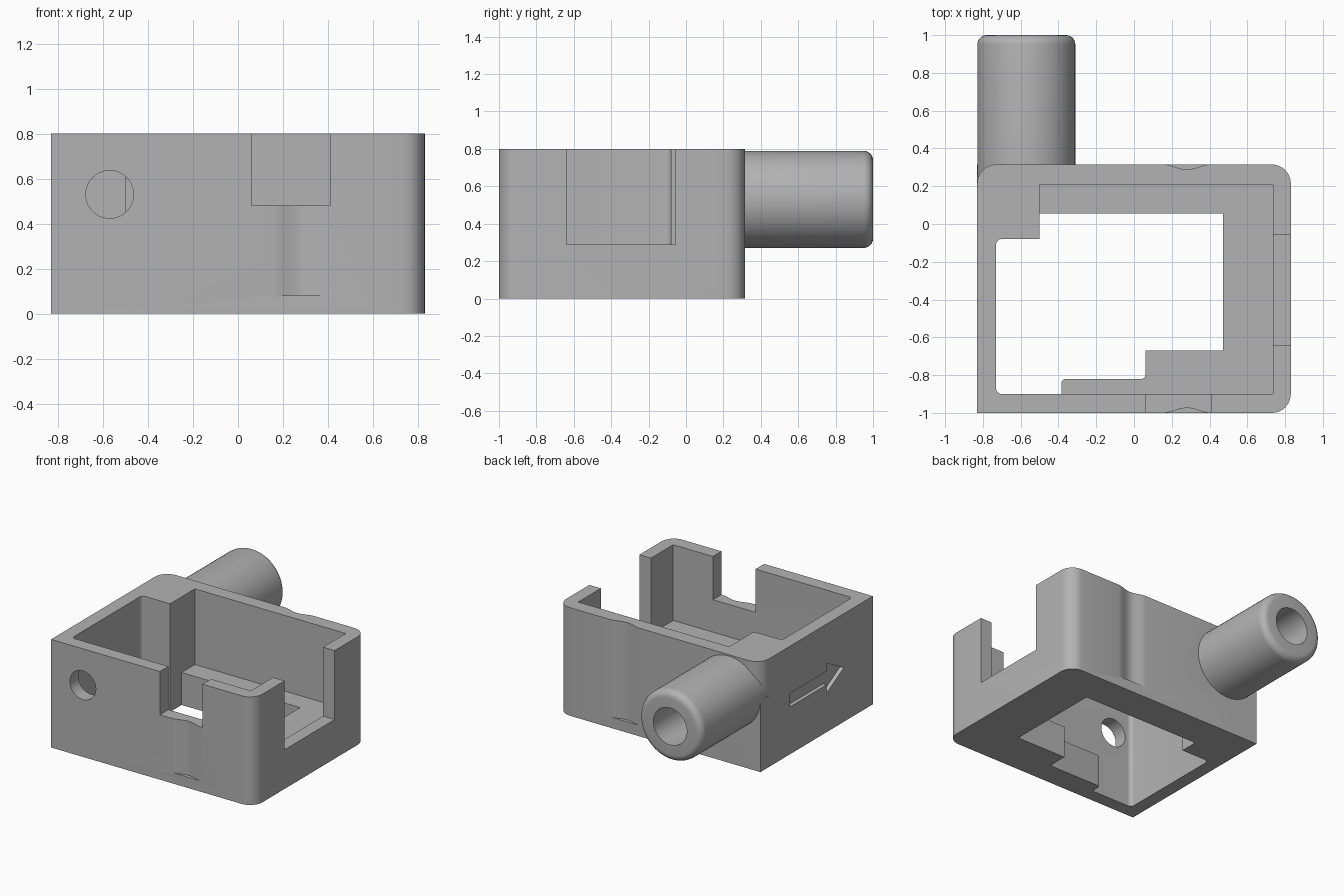
import bpy, bmesh, math
from mathutils import Vector, Matrix

if "Cube" in bpy.data.objects:
    bpy.data.objects.remove(bpy.data.objects["Cube"], do_unlink=True)

grey = bpy.data.materials.new("plain_grey")
grey.use_nodes = True
grey.diffuse_color = (0.45, 0.45, 0.45, 1)
grey.node_tree.nodes["Principled BSDF"].inputs["Base Color"].default_value = grey.diffuse_color


def finish(name, bm):
    bmesh.ops.recalc_face_normals(bm, faces=bm.faces[:])
    mesh = bpy.data.meshes.new(name)
    bm.to_mesh(mesh)
    bm.free()
    mesh.materials.append(grey)
    obj = bpy.data.objects.new(name, mesh)
    bpy.context.collection.objects.link(obj)
    return obj


def outline(corners):
    """Polygon points; a corner with a third value is rounded by that radius."""
    pts, n = [], len(corners)
    for i, c in enumerate(corners):
        p = Vector(c[:2])
        if len(c) == 2:
            pts.append(p)
            continue
        a = (Vector(corners[i - 1][:2]) - p).normalized()
        b = (Vector(corners[(i + 1) % n][:2]) - p).normalized()
        centre = p + (a + b) * c[2]
        for k in range(9):
            t = math.pi / 2 * k / 8
            pts.append(centre - (b * math.cos(t) + a * math.sin(t)) * c[2])
    return pts


def prism(name, pts, low, high, along_x=False):
    bm = bmesh.new()
    place = (lambda p, d: (d, p[0], p[1])) if along_x else (lambda p, d: (p[0], p[1], d))
    face = bm.faces.new([bm.verts.new(place(p, low)) for p in pts])
    geom = bmesh.ops.extrude_face_region(bm, geom=[face])["geom"]
    move = Vector((high - low, 0, 0) if along_x else (0, 0, high - low))
    bmesh.ops.translate(bm, vec=move, verts=[g for g in geom if isinstance(g, bmesh.types.BMVert)])
    return finish(name, bm)


def box(name, x0, x1, y0, y1, z0, z1):
    return prism(name, [(x0, y0), (x1, y0), (x1, y1), (x0, y1)], z0, z1)


def rod(name, radius, start, end, lip=0):
    """Cylinder between two points, with an optional rounded end."""
    start, end = Vector(start), Vector(end)
    axis = end - start
    bm = bmesh.new()
    bmesh.ops.create_cone(bm, cap_ends=True, segments=64, radius1=radius, radius2=radius,
                          depth=axis.length)
    if lip:
        rim = [e for e in bm.edges if all(v.co.z > 0 for v in e.verts)]
        bmesh.ops.bevel(bm, geom=rim, offset=lip, segments=6, profile=0.5, affect='EDGES')
    turn = axis.to_track_quat('Z', 'Y').to_matrix().to_4x4()
    bm.transform(Matrix.Translation((start + end) / 2) @ turn)
    return finish(name, bm)


def combine(target, tool, operation='DIFFERENCE'):
    mod = target.modifiers.new(tool.name, 'BOOLEAN')
    mod.operation, mod.object, mod.solver = operation, tool, 'EXACT'
    bpy.context.view_layer.objects.active = target
    bpy.ops.object.modifier_apply(modifier=mod.name)
    bpy.data.objects.remove(tool, do_unlink=True)


# Outer housing, sharp on the right side and rounded on the left
W, F, B, H = 0.83, -1.0, 0.315, 0.8
body = prism("housing", outline([(-W, F), (W, F, 0.1), (W, B, 0.1), (-W, B)]), 0, H)

# Upper rear corner rounding
arc = outline([(-W, F), (W, F), (W, B), (-W, B, 0.1)])[3:]
outside = [(-W - 0.05, B - 0.1), (-W - 0.05, B + 0.05), (-W + 0.1, B + 0.05)]
combine(body, prism("corner_cut", arc + outside, 0.53, 0.9))

# Hose tube
TX, TZ = -0.57, 0.53
combine(body, rod("tube", 0.2595, (TX, 0.25, TZ), (TX, 1.0, TZ), lip=0.05), 'UNION')

# Main cavity leaves a solid block in the rear right corner
combine(body, prism("cavity", outline([(-0.73, -0.9, 0.03), (0.735, -0.9), (0.735, 0.21), (-0.5, 0.21),
                                       (-0.5, -0.08), (-0.73, -0.08, 0.03)]), 0.24, 0.9))

# Stepped opening through the floor
combine(body, prism("floor_opening", outline([
    (-0.73, -0.9, 0.03), (-0.385, -0.9), (-0.385, -0.82, 0.025), (0.06, -0.82, 0.02), (0.06, -0.67),
    (0.47, -0.67), (0.47, 0.055), (-0.5, 0.055), (-0.5, -0.08), (-0.73, -0.08, 0.03)]), -0.1, 0.3))

# Screw holes
for y in (0.055, -0.74):
    combine(body, rod("screw_hole", 0.073, (0.535, y, -0.1), (0.535, y, 0.4)))

# Notches in the front and left walls
combine(body, box("front_notch", 0.06, 0.41, -1.1, -0.86, 0.48, 0.9))
combine(body, box("side_notch", 0.7, 0.9, -0.64, -0.055, 0.29, 0.9))

# Soft vertical finger grooves in the front and back walls
for wall, inward in ((F, 1), (B, -1)):
    wave = [(0.28 + 0.13 * t / 10, wall + inward * (0.0135 * (1 + math.cos(math.pi * t / 10)) - 0.001))
            for t in range(-10, 11)]
    wave += [(0.41, wall - inward * 0.1), (0.15, wall - inward * 0.1)]
    combine(body, prism("groove", wave, 0.08, 0.9))

# Passage through the front wall, the block and the tube
combine(body, rod("front_hole", 0.106, (TX, -1.1, TZ), (TX, -0.8, TZ)))
combine(body, rod("block_bore", 0.11, (TX, -0.3, TZ), (TX, 0.5, TZ)))
combine(body, rod("tube_bore", 0.137, (TX, 0.4, TZ), (TX, 1.1, TZ)))

# Engraved direction arrow on the right wall
arrow = [(-0.03, 0.35), (-0.46, 0.35), (-0.46, 0.29), (-0.66, 0.4),
         (-0.46, 0.51), (-0.46, 0.45), (-0.03, 0.45)]
combine(body, prism("arrow", arrow, -0.9, -W + 0.03, along_x=True))

# Smooth curved walls, crisp edges
bpy.ops.object.select_all(action='DESELECT')
body.select_set(True)
bpy.context.view_layer.objects.active = body
bpy.ops.object.shade_smooth_by_angle(angle=math.radians(30))
